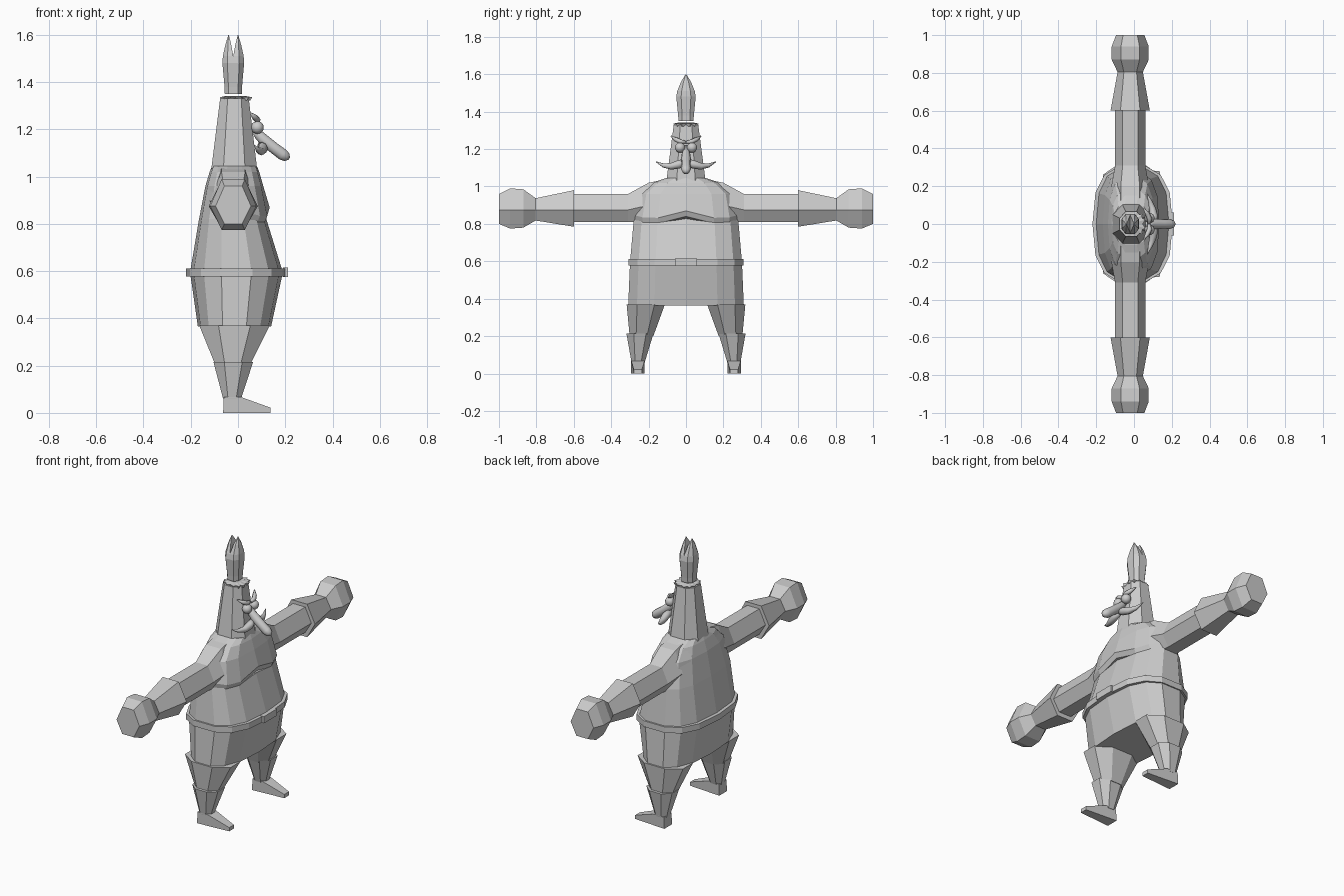
import bpy, bmesh, math
from mathutils import Vector

if "Cube" in bpy.data.objects:
    bpy.data.objects.remove(bpy.data.objects["Cube"])

CX = -0.02  # line through the arms, legs and head
grey = bpy.data.materials.new("plain grey")
grey.diffuse_color = (0.6, 0.6, 0.6, 1)
grey.use_nodes = True
grey.node_tree.nodes["Principled BSDF"].inputs["Base Color"].default_value = grey.diffuse_color


def finish(name, bm, smooth=False):
    bmesh.ops.recalc_face_normals(bm, faces=bm.faces)
    me = bpy.data.meshes.new(name)
    bm.to_mesh(me)
    bm.free()
    me.materials.append(grey)
    ob = bpy.data.objects.new(name, me)
    bpy.context.collection.objects.link(ob)
    if smooth:
        me.polygons.foreach_set("use_smooth", [True] * len(me.polygons))
    return ob


def loft(name, rings, smooth=False):
    """Skin a row of equal point rings and cap both ends."""
    bm = bmesh.new()
    loops = [[bm.verts.new(p) for p in r] for r in rings]
    n = len(loops[0])
    for a, b in zip(loops, loops[1:]):
        for i in range(n):
            j = (i + 1) % n
            bm.faces.new((a[i], a[j], b[j], b[i]))
    bm.faces.new(loops[0])
    bm.faces.new(loops[-1])
    return finish(name, bm, smooth)


def oval(z, x0, x1, hy, n=14, p=0.75, cy=0, turn=0):
    """Squarish horizontal ring between x0 and x1."""
    pts = []
    for i in range(n):
        a = 2 * math.pi * i / n + turn
        c, s = math.cos(a), math.sin(a)
        pts.append(((x0 + x1) / 2 + (x1 - x0) / 2 * math.copysign(abs(c) ** p, c),
                    cy + hy * math.copysign(abs(s) ** p, s), z))
    return pts


def tube(name, path, radii, n=8, squash=1.0):
    """Smooth tapered tube along a path of points."""
    path = [Vector(p) for p in path]
    rings = []
    for i, p in enumerate(path):
        t = (path[min(i + 1, len(path) - 1)] - path[max(i - 1, 0)]).normalized()
        u = t.cross(Vector((0, 0, 1)) if abs(t.z) < 0.9 else Vector((1, 0, 0))).normalized()
        v = t.cross(u)
        rings.append([p + radii[i] * (u * math.cos(k * 2 * math.pi / n) * squash
                                      + v * math.sin(k * 2 * math.pi / n)) for k in range(n)])
    return loft(name, rings, True)


# Torso, chest and belt
loft("torso", [oval(0.365, -0.17, 0.14, 0.315), oval(0.595, -0.203, 0.19, 0.305),
               oval(0.82, -0.165, 0.12, 0.285), oval(0.96, -0.138, 0.10, 0.24),
               oval(1.02, -0.12, 0.085, 0.18), oval(1.045, -0.11, 0.08, 0.11)])
hem = [(x, y, 0.84 - 0.045 * min(1, abs(y) / 0.18) + 0.3 * max(0, abs(y) - 0.2))
       for x, y, z in oval(0, -0.155, 0.122, 0.28)]
bust = [(x, y, z + 0.03) for x, y, z in hem]
bust = [(x + (0.012 if x > 0 else 0), y, z) for x, y, z in bust]
loft("chest", [hem, bust, oval(0.96, -0.136, 0.107, 0.255),
               oval(1.02, -0.118, 0.09, 0.185), oval(1.045, -0.108, 0.08, 0.11)])
loft("belt", [oval(0.577, -0.22, 0.205, 0.313), oval(0.612, -0.22, 0.205, 0.313)])
loft("buckle", [[(x, y, z) for x, y in ((0.19, -0.06), (0.212, -0.06), (0.212, 0.06), (0.19, 0.06))]
                for z in (0.575, 0.615)])


def hexagon(y, hx, z0, zm, z1, cx=CX):
    """Upright ring across an arm, points to front and back."""
    return [(cx + hx, y, zm), (cx + hx * 0.5, y, z1), (cx - hx * 0.5, y, z1),
            (cx - hx, y, zm), (cx - hx * 0.5, y, z0), (cx + hx * 0.5, y, z0)]


for s, side in ((1, "left"), (-1, "right")):
    # Arm with shoulder, glove cuff and fist
    loft(side + "_arm", [hexagon(s * y, *r) for y, *r in (
        (0.08, 0.10, 0.83, 0.93, 1.045), (0.2, 0.10, 0.81, 0.90, 1.02),
        (0.31, 0.08, 0.81, 0.875, 0.96), (0.61, 0.08, 0.81, 0.875, 0.96))])
    loft(side + "_glove_cuff", [hexagon(s * y, *r) for y, *r in (
        (0.60, 0.104, 0.785, 0.875, 0.98), (0.815, 0.065, 0.82, 0.875, 0.935))])
    loft(side + "_fist", [hexagon(s * y, *r) for y, *r in (
        (0.80, 0.065, 0.82, 0.875, 0.935), (0.87, 0.098, 0.78, 0.875, 0.985),
        (0.94, 0.098, 0.775, 0.875, 0.99), (1.0, 0.075, 0.80, 0.875, 0.96))])

    # Leg, flared boot and foot
    flat = math.pi / 8
    loft(side + "_leg", [oval(z, x0, x1, hy, 8, 0.9, s * cy, flat) for z, x0, x1, hy, cy in (
        (0.37, -0.175, 0.145, 0.11, 0.215), (0.20, -0.10, 0.055, 0.068, 0.238))])
    loft(side + "_boot", [oval(z, x0, x1, hy, 8, 0.9, s * cy, flat) for z, x0, x1, hy, cy in (
        (0.215, -0.11, 0.07, 0.078, 0.246), (0.06, -0.066, 0.016, 0.038, 0.256))])
    profile = ((-0.063, 0), (0.138, 0), (0.138, 0.022), (0.01, 0.068), (-0.06, 0.068))
    loft(side + "_foot", [[(x, s * (0.257 + w * (0.6 if x > 0.1 else 1)), z) for x, z in profile]
                          for w in (-0.036, 0.036)])

    # Eye, brow and moustache half
    bm = bmesh.new()
    bmesh.ops.create_uvsphere(bm, u_segments=16, v_segments=10, radius=0.027)
    bmesh.ops.translate(bm, verts=bm.verts, vec=(0.082, s * 0.032, 1.208))
    finish(side + "_eye", bm, True)
    tube(side + "_brow", [(0.08, 0, 1.236), (0.082, s * 0.03, 1.24), (0.07, s * 0.055, 1.252),
                          (0.052, s * 0.08, 1.27)], (0.008, 0.014, 0.012, 0.003), 6)
    tube(side + "_moustache", [(0.10, 0, 1.135), (0.105, s * 0.04, 1.118), (0.098, s * 0.08, 1.108),
                               (0.085, s * 0.12, 1.112), (0.07, s * 0.16, 1.132)],
         (0.017, 0.022, 0.018, 0.011, 0.002))

    # Mitre-shaped hat half with pointed top
    rings = []
    for z, xi, xo, hy in ((1.35, 0, 0.036, 0.04), (1.38, 0, 0.037, 0.042), (1.48, 0, 0.046, 0.052),
                          (1.51, 0, 0.044, 0.047), (1.56, 0.009, 0.033, 0.027),
                          (1.60, 0.019, 0.021, 0.002)):
        xm = xi + (xo - xi) * 0.55
        rings.append([(CX + s * x, y, z) for x, y in (
            (xi, -hy), (xm, -hy), (xo, -hy * 0.5), (xo, hy * 0.5), (xm, hy), (xi, hy))])
    loft(("front" if s > 0 else "back") + "_hat_half", rings)

# Tapered head
loft("head", [oval(z, x0, x1, hy, 8, 0.85, 0, math.pi / 8) for z, x0, x1, hy in (
    (1.03, -0.12, 0.088, 0.112), (1.33, -0.08, 0.05, 0.07))])

# Ragged hair on the crown
bm_rings = []
for z, r in ((1.322, 0.9), (1.336, 1.0), (1.342, 0.6)):
    ring = oval(z, -0.075, 0.058, 0.066, 24, 0.8)
    bm_rings.append([(CX + (x - CX) * r * (1.05 if i % 2 else 0.85),
                      y * r * (1.05 if i % 2 else 0.85), zz) for i, (x, y, zz) in enumerate(ring)])
loft("hair", bm_rings)

# Long drooping nose
tube("nose", [(0.06, 0, 1.21), (0.09, 0, 1.175), (0.115, 0, 1.15), (0.15, 0, 1.123),
              (0.19, 0, 1.093), (0.207, 0, 1.082), (0.217, 0, 1.076)],
     (0.014, 0.022, 0.026, 0.025, 0.026, 0.02, 0.006), 10)
